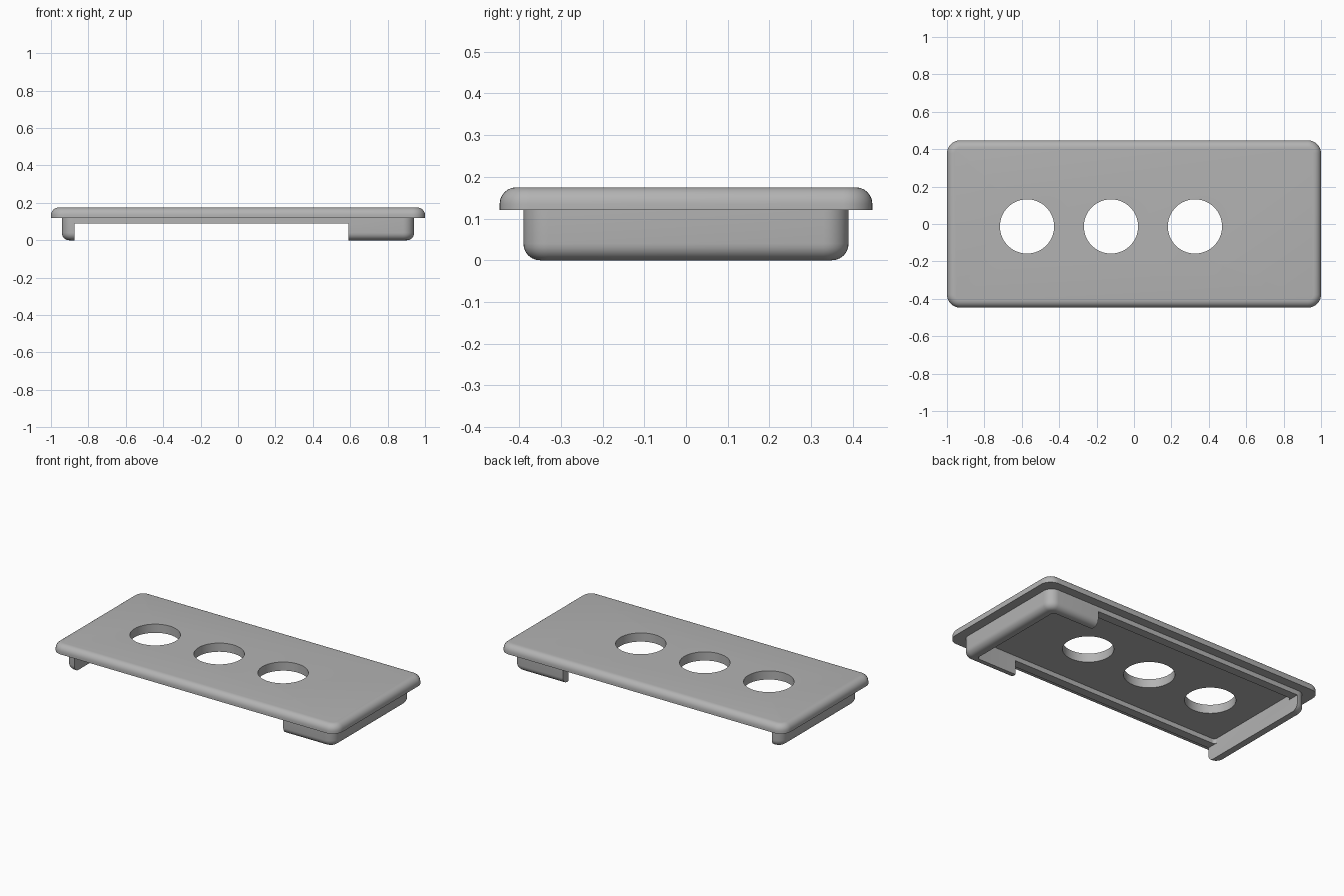
import bpy, bmesh
from math import sin, cos, pi, radians

cube = bpy.data.objects.get("Cube")
if cube:
    bpy.data.objects.remove(cube, do_unlink=True)

grey = bpy.data.materials.new("plain grey")
grey.use_nodes = True
colour = (0.45, 0.45, 0.45, 1)
grey.diffuse_color = colour
grey.node_tree.nodes["Principled BSDF"].inputs["Base Color"].default_value = colour


def outline(hx, hy, r, steps=8):
    """Rounded rectangle, counter-clockwise."""
    pts = []
    for k, (sx, sy) in enumerate([(1, 1), (-1, 1), (-1, -1), (1, -1)]):
        for i in range(steps + 1):
            a = (k + i / steps) * pi / 2
            pts.append((sx * (hx - r) + r * cos(a), sy * (hy - r) + r * sin(a)))
    return pts


def rounded_slab(name, hx, hy, corner, levels):
    """Loft rounded rectangles through (z, inset) levels, bottom to top."""
    bm = bmesh.new()
    loops = []
    for z, inset in levels:
        pts = outline(hx - inset, hy - inset, corner - inset)
        loops.append([bm.verts.new((x, y, z)) for x, y in pts])
    for low, high in zip(loops, loops[1:]):
        for i in range(len(low)):
            j = (i + 1) % len(low)
            bm.faces.new((low[i], low[j], high[j], high[i]))
    bm.faces.new(loops[0][::-1])
    bm.faces.new(loops[-1])
    mesh = bpy.data.meshes.new(name)
    bm.to_mesh(mesh)
    bm.free()
    obj = bpy.data.objects.new(name, mesh)
    bpy.context.collection.objects.link(obj)
    mesh.materials.append(grey)
    return obj


def cut(obj, cutter):
    mod = obj.modifiers.new("cut", 'BOOLEAN')
    mod.operation = 'DIFFERENCE'
    mod.solver = 'EXACT'
    mod.object = cutter
    bpy.context.view_layer.objects.active = obj
    bpy.ops.object.modifier_apply(modifier=mod.name)
    bpy.data.objects.remove(cutter, do_unlink=True)


def smooth(obj):
    bpy.ops.object.select_all(action='DESELECT')
    obj.select_set(True)
    bpy.context.view_layer.objects.active = obj
    bpy.ops.object.shade_smooth_by_angle(angle=radians(35))


SEAT, TOP, FILLET, STEPS = 0.12, 0.175, 0.04, 6
arc = [i / STEPS * pi / 2 for i in range(STEPS + 1)]

# Cover plate with a rounded upper edge and three round holes
plate = rounded_slab("cover_plate", 1.0, 0.447, 0.07,
                     [(SEAT, 0)] + [(TOP - FILLET + FILLET * sin(a), FILLET * (1 - cos(a))) for a in arc])
for x in (-0.572, -0.123, 0.326):
    bpy.ops.mesh.primitive_cylinder_add(vertices=64, radius=0.145, depth=1, location=(x, -0.013, 0))
    cut(plate, bpy.context.object)
smooth(plate)

# Locating rim below the plate: hollow, rounded lower edge
rim = rounded_slab("locating_rim", 0.942, 0.39, 0.06,
                   [(FILLET * (1 - cos(a)), FILLET * (1 - sin(a))) for a in arc] + [(SEAT, 0)])
cut(rim, rounded_slab("cavity_cutter", 0.875, 0.335, 0.02, [(-0.1, 0), (0.3, 0)]))

# Shallow middle section, leaving deep ends
left, right = -0.875, 0.59
bpy.ops.mesh.primitive_cube_add(size=1, location=((left + right) / 2, 0, -0.01))
notch = bpy.context.object
notch.scale = (right - left, 2, 0.2)
bpy.context.view_layer.update()
cut(rim, notch)
smooth(rim)
